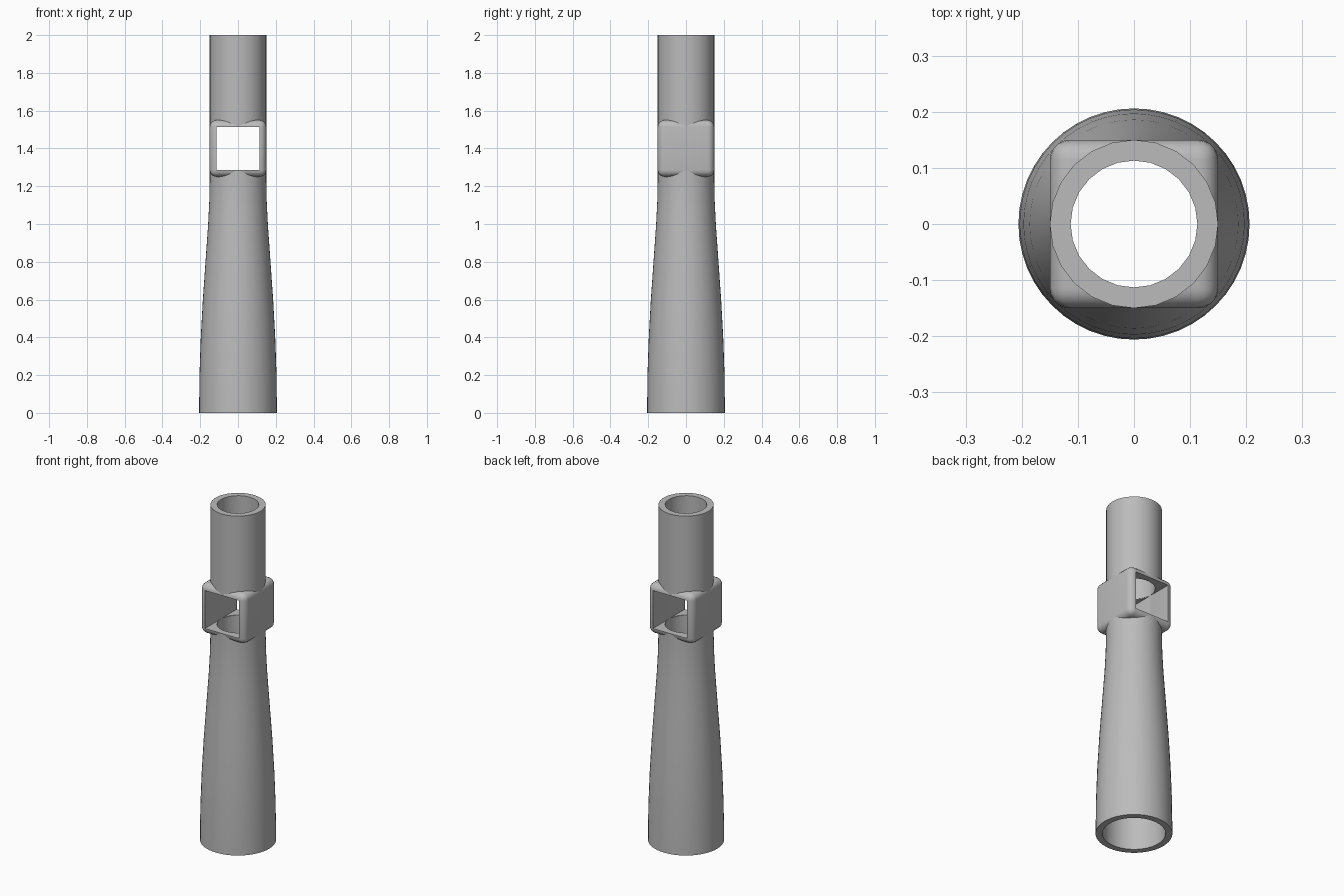
import bpy, bmesh, math

cube = bpy.data.objects.get("Cube")
if cube:
    bpy.data.objects.remove(cube, do_unlink=True)

# One flat grey for the whole piece
grey = bpy.data.materials.new("plain_grey")
grey.use_nodes = True
colour = (0.5, 0.5, 0.5, 1)
grey.diffuse_color = colour
grey.node_tree.nodes["Principled BSDF"].inputs["Base Color"].default_value = colour

WALL = 0.037
HALF = 0.15
BOX_Z = 1.4


def finish(name, bm):
    bmesh.ops.recalc_face_normals(bm, faces=bm.faces)
    mesh = bpy.data.meshes.new(name)
    bm.to_mesh(mesh)
    bm.free()
    mesh.materials.append(grey)
    obj = bpy.data.objects.new(name, mesh)
    bpy.context.collection.objects.link(obj)
    return obj


def smooth(obj):
    bpy.ops.object.select_all(action='DESELECT')
    obj.select_set(True)
    bpy.context.view_layer.objects.active = obj
    bpy.ops.object.shade_smooth_by_angle(angle=math.radians(35))


def tube(name, profile, sides):
    """Revolve an outer profile of (radius, z) into a pipe with a constant wall."""
    loop = profile + [(r - WALL, z) for r, z in reversed(profile)]
    bm = bmesh.new()
    rings = []
    for i in range(sides):
        a = math.tau * i / sides
        rings.append([bm.verts.new((r * math.cos(a), r * math.sin(a), z)) for r, z in loop])
    for i in range(sides):
        a, b = rings[i], rings[(i + 1) % sides]
        for j in range(len(loop)):
            k = (j + 1) % len(loop)
            bm.faces.new((a[j], b[j], b[k], a[k]))
    obj = finish(name, bm)
    smooth(obj)
    return obj


def block(name, size):
    bm = bmesh.new()
    bmesh.ops.create_cube(bm, size=1)
    bmesh.ops.scale(bm, vec=size, verts=bm.verts)
    bmesh.ops.translate(bm, vec=(0, 0, BOX_Z), verts=bm.verts)
    return bm


# Straight upper pipe, seated inside the roof of the box
tube("upper_pipe", [(HALF, BOX_Z + 0.116), (HALF, 2.0)], 24)

# Flared lower pipe, seated inside the floor of the box
flare = [(0.206, 0), (0.204, 0.2), (0.197, 0.4), (0.186, 0.6), (0.172, 0.8),
         (0.158, 1.0), (0.152, 1.12), (HALF, 1.22), (HALF, BOX_Z - 0.116)]
tube("lower_pipe", flare, 48)

# Rounded box joining the pipes
bm = block("window_box", (2 * HALF,) * 3)
bmesh.ops.bevel(bm, geom=bm.edges[:], offset=0.036, segments=5, profile=0.5, affect='EDGES')
box = finish("window_box", bm)

# Window running front to back, and bore running up and down
inner = 2 * (HALF - WALL)
window = finish("window_cutter", block("window_cutter", (inner, 1, inner)))
bm = bmesh.new()
bmesh.ops.create_cone(bm, cap_ends=True, segments=48, radius1=HALF - WALL + 0.001,
                      radius2=HALF - WALL + 0.001, depth=0.6)
bmesh.ops.translate(bm, vec=(0, 0, BOX_Z), verts=bm.verts)
bore = finish("bore_cutter", bm)

bpy.ops.object.select_all(action='DESELECT')
box.select_set(True)
bpy.context.view_layer.objects.active = box
for cutter in (window, bore):
    cutter.hide_render = True
    mod = box.modifiers.new("cut", 'BOOLEAN')
    mod.operation = 'DIFFERENCE'
    mod.solver = 'EXACT'
    mod.object = cutter
    bpy.ops.object.modifier_apply(modifier=mod.name)
    bpy.data.objects.remove(cutter, do_unlink=True)
smooth(box)
